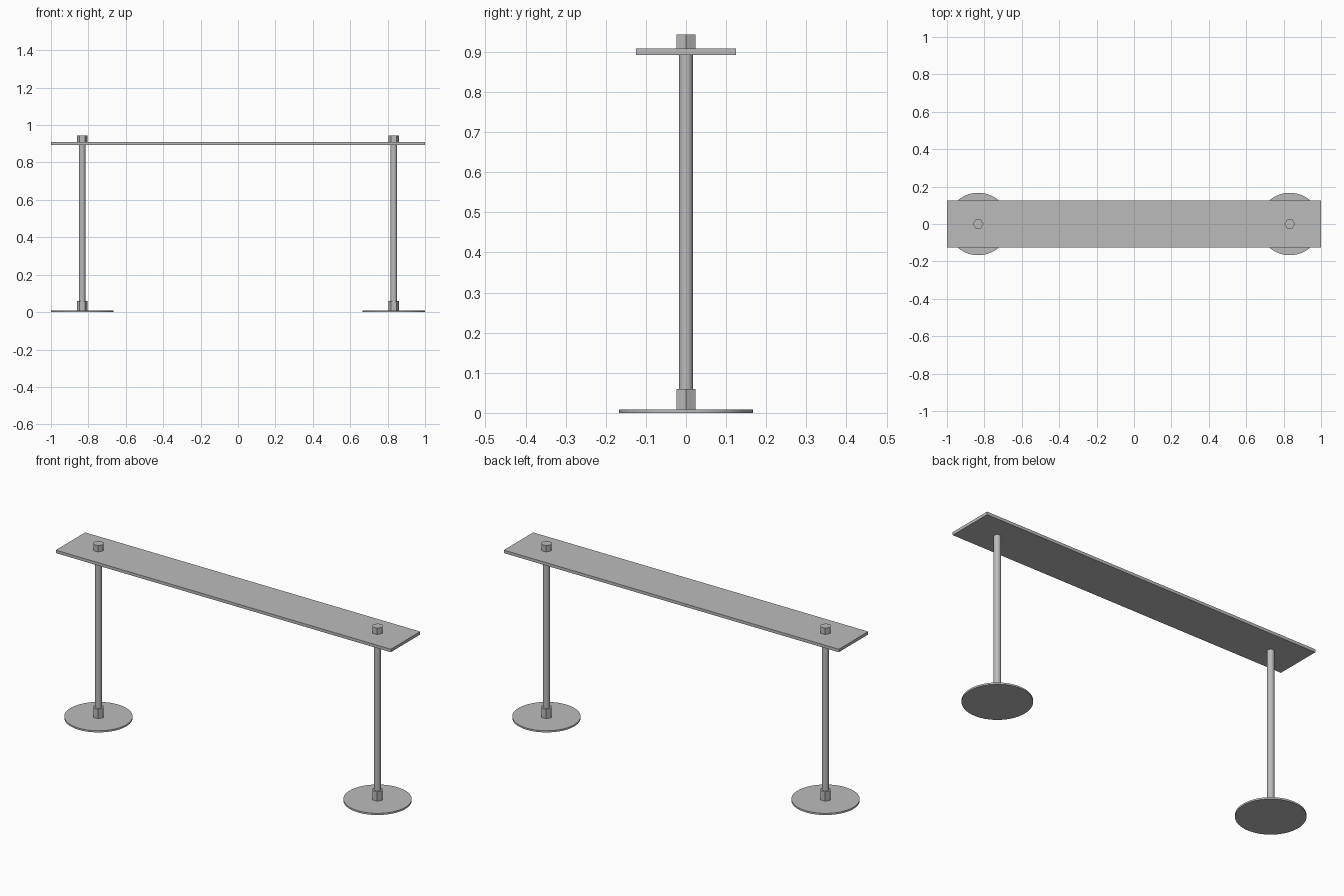
import bpy
from math import radians

cube = bpy.data.objects.get("Cube")
if cube:
    bpy.data.objects.remove(cube, do_unlink=True)

grey = bpy.data.materials.new("steel_grey")
grey.use_nodes = True
colour = (0.5, 0.5, 0.5, 1)
grey.diffuse_color = colour
grey.node_tree.nodes["Principled BSDF"].inputs["Base Color"].default_value = colour


def finish(name, smooth=False):
    ob = bpy.context.object
    ob.name = name
    ob.data.materials.append(grey)
    if smooth:
        bpy.ops.object.shade_smooth_by_angle(angle=radians(30))


def cylinder(name, x, radius, bottom, top, sides, smooth=True, turn=0):
    bpy.ops.mesh.primitive_cylinder_add(
        vertices=sides, radius=radius, depth=top - bottom,
        location=(x, 0, (bottom + top) / 2), rotation=(0, 0, radians(turn)))
    finish(name, smooth)


# Long flat shelf
bpy.ops.mesh.primitive_cube_add(size=1, location=(0, 0, 0.901))
bpy.context.object.scale = (2, 0.25, 0.016)
finish("shelf")

# Two stands: round foot, post and hexagonal nuts
for side, x in (("left", 0.833), ("right", -0.833)):
    cylinder(side + "_foot", x, 0.167, 0, 0.009, 64)
    cylinder(side + "_post", x, 0.0175, 0.005, 0.92, 32)
    cylinder(side + "_lower_nut", x, 0.028, 0.009, 0.06, 6, False, 30)
    cylinder(side + "_upper_nut", x, 0.028, 0.909, 0.943, 6, False, 30)
